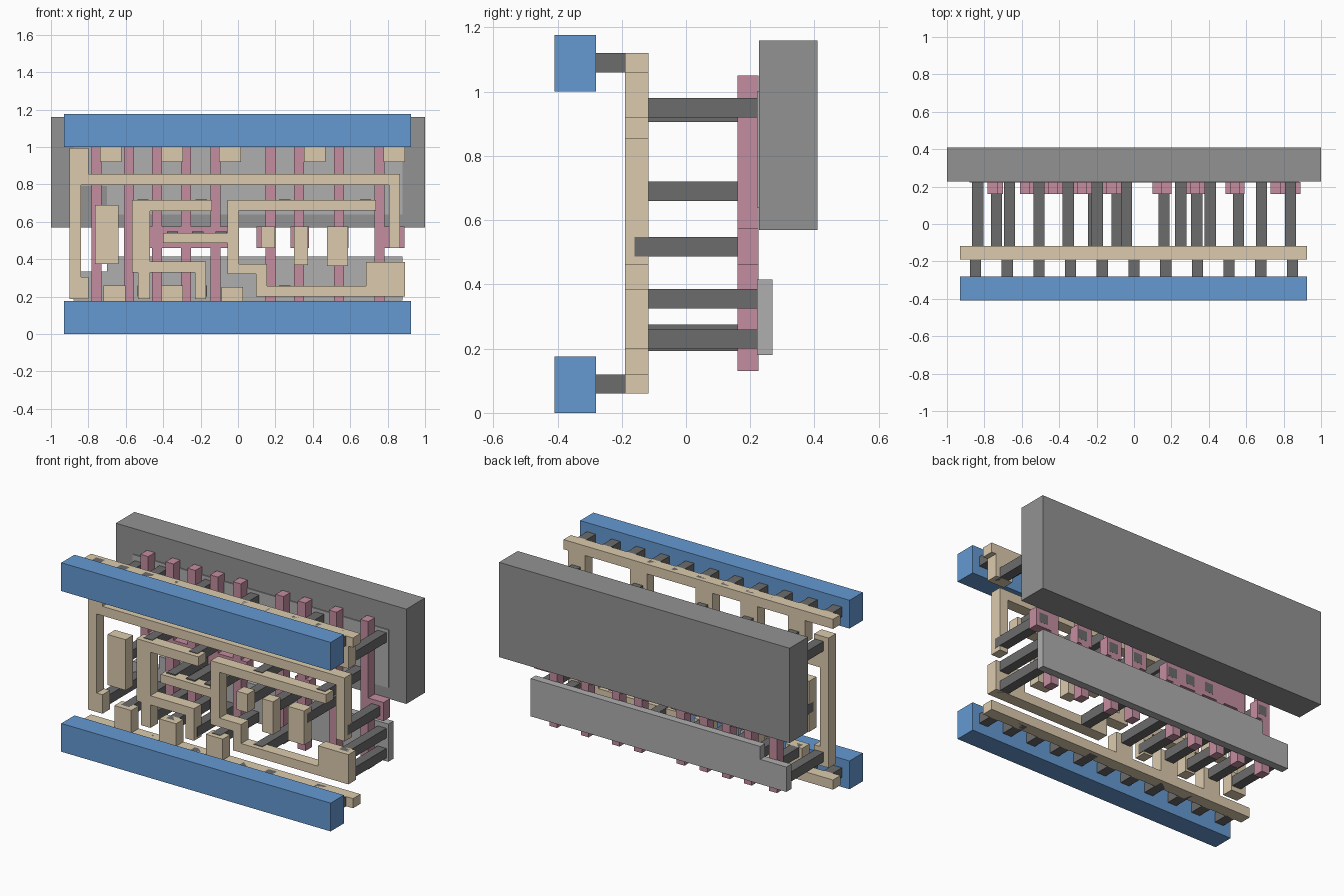
import bpy, bmesh


def material(name, rgb):
    m = bpy.data.materials.new(name)
    m.diffuse_color = (*rgb, 1)
    return m


BLUE = material("blue", (0.13, 0.32, 0.65))
TAN = material("tan", (0.72, 0.60, 0.42))
PINK = material("pink", (0.55, 0.27, 0.35))
DARK = material("dark_grey", (0.15, 0.15, 0.15))
MID = material("mid_grey", (0.29, 0.29, 0.29))
LIGHT = material("light_grey", (0.43, 0.43, 0.43))


def plate(name, rects, y0, y1, mat):
    """Union of (x0, x1, z0, z1) rectangles, extruded from y0 to y1."""
    xs = sorted({v for r in rects for v in r[:2]})
    zs = sorted({v for r in rects for v in r[2:]})
    bm = bmesh.new()
    verts = {}

    def vert(i, j):
        if (i, j) not in verts:
            verts[i, j] = bm.verts.new((xs[i], y0, zs[j]))
        return verts[i, j]

    for i in range(len(xs) - 1):
        for j in range(len(zs) - 1):
            cx, cz = (xs[i] + xs[i + 1]) / 2, (zs[j] + zs[j + 1]) / 2
            if any(a < cx < b and c < cz < d for a, b, c, d in rects):
                bm.faces.new((vert(i, j), vert(i + 1, j), vert(i + 1, j + 1), vert(i, j + 1)))
    # keep the front faces and close the solid behind them
    ret = bmesh.ops.extrude_face_region(bm, geom=bm.faces[:], use_keep_orig=True)
    bmesh.ops.translate(bm, verts=[g for g in ret["geom"] if isinstance(g, bmesh.types.BMVert)],
                        vec=(0, y1 - y0, 0))
    bmesh.ops.recalc_face_normals(bm, faces=bm.faces[:])
    bmesh.ops.dissolve_limit(bm, angle_limit=0.01, verts=bm.verts[:], edges=bm.edges[:])
    me = bpy.data.meshes.new(name)
    bm.to_mesh(me)
    bm.free()
    me.materials.append(mat)
    ob = bpy.data.objects.new(name, me)
    bpy.context.collection.objects.link(ob)
    return ob


def posts(name, centres, y0, y1):
    """Square posts running front to back."""
    h = 0.03
    for k, (x, z) in enumerate(centres):
        plate(f"{name}_{k + 1}", [(x - h, x + h, z - h, z + h)], y0, y1, DARK)


# Back blocks
plate("well_block", [(-1, 1, 0.57, 1.16)], 0.227, 0.41, MID)
plate("upper_active_plate", [(-0.88, 0.88, 0.79, 1.0), (-0.70, 0.88, 0.64, 1.0)], 0.221, 0.27, LIGHT)
plate("lower_active_plate", [(-0.88, 0.88, 0.18, 0.335), (-0.70, 0.88, 0.18, 0.415)], 0.221, 0.27, LIGHT)

# Pink gate bars, with pads where a post lands
PY = (0.16, 0.225)


def bar(x):
    return (x - 0.027, x + 0.027, 0.13, 1.05)


plate("gate_bar_left", [bar(-0.757), (-0.784, -0.70, 0.46, 0.575)], *PY, PINK)
plate("gate_bar_group", [bar(x) for x in (-0.583, -0.433, -0.278, -0.12)]
      + [(-0.61, -0.05, 0.46, 0.575)], *PY, PINK)
for k, (x, a, b) in enumerate([(0.174, 0.10, 0.201), (0.326, 0.28, 0.38),
                               (0.54, 0.49, 0.59), (0.757, 0.73, 0.89)]):
    plate(f"gate_bar_{k + 1}", [bar(x), (a, b, 0.46, 0.575)], *PY, PINK)

# Tan wiring layer
TY = (-0.19, -0.117)
plate("upper_wire_rail", [(-0.93, 0.925, 1.06, 1.12)]
      + [(x - 0.058, x + 0.058, 0.92, 1.12) for x in (-0.68, -0.352, -0.043, 0.41, 0.835)], *TY, TAN)
plate("lower_wire_rail", [(-0.93, 0.925, 0.06, 0.12)]
      + [(x - 0.058, x + 0.058, 0.06, t) for x, t in ((-0.66, 0.26), (-0.352, 0.26), (-0.03, 0.25))],
      *TY, TAN)
plate("long_wire", [(-0.90, -0.80, 0.797, 0.995), (-0.90, -0.84, 0.187, 0.995),
                    (-0.90, -0.80, 0.187, 0.305), (-0.90, 0.866, 0.797, 0.855),
                    (0.807, 0.866, 0.46, 0.855)], *TY, TAN)
plate("left_wire", [(-0.567, -0.14, 0.658, 0.717), (-0.567, -0.47, 0.33, 0.717),
                    (-0.567, -0.17, 0.33, 0.387), (-0.535, -0.47, 0.187, 0.387),
                    (-0.23, -0.17, 0.187, 0.387)], *TY, TAN)
plate("right_wire", [(-0.055, 0.738, 0.66, 0.717), (-0.055, 0.005, 0.32, 0.717),
                     (-0.40, 0.005, 0.487, 0.54), (-0.055, 0.155, 0.32, 0.375),
                     (0.097, 0.155, 0.2, 0.375), (0.097, 0.893, 0.2, 0.257),
                     (0.685, 0.893, 0.2, 0.385)], *TY, TAN)
for k, r in enumerate([(-0.765, -0.64, 0.375, 0.69), (0.123, 0.198, 0.46, 0.575),
                       (0.30, 0.374, 0.37, 0.575), (0.476, 0.588, 0.363, 0.575)]):
    plate(f"wire_pad_{k + 1}", [r], *TY, TAN)

# Dark posts from the wiring to the bars and plates
posts("gate_post", [(x, 0.517) for x in (-0.735, -0.35, -0.215, -0.09, 0.16, 0.335, 0.558, 0.837)],
      -0.16, 0.2255)
posts("upper_post", [(-0.835, 0.935)] + [(x, 0.95) for x in (-0.665, -0.352, -0.04, 0.408, 0.837)]
      + [(x, 0.69) for x in (-0.508, -0.197, 0.25, 0.682)], -0.16, 0.2255)
posts("lower_post", [(x, 0.23) for x in (-0.665, -0.508, -0.352, -0.197, 0.25, 0.837)]
      + [(-0.835, 0.245), (-0.04, 0.222), (0.837, 0.355)], -0.16, 0.2255)

# Blue power rails and the short posts behind them
for name, z in (("lower", 0), ("upper", 1)):
    plate(f"{name}_power_rail", [(-0.93, 0.925, z, z + 0.176)], -0.41, -0.28, BLUE)
    posts(f"{name}_rail_post", [(0.1695 * i, z + 0.09) for i in range(-5, 6)], -0.28, -0.14)
